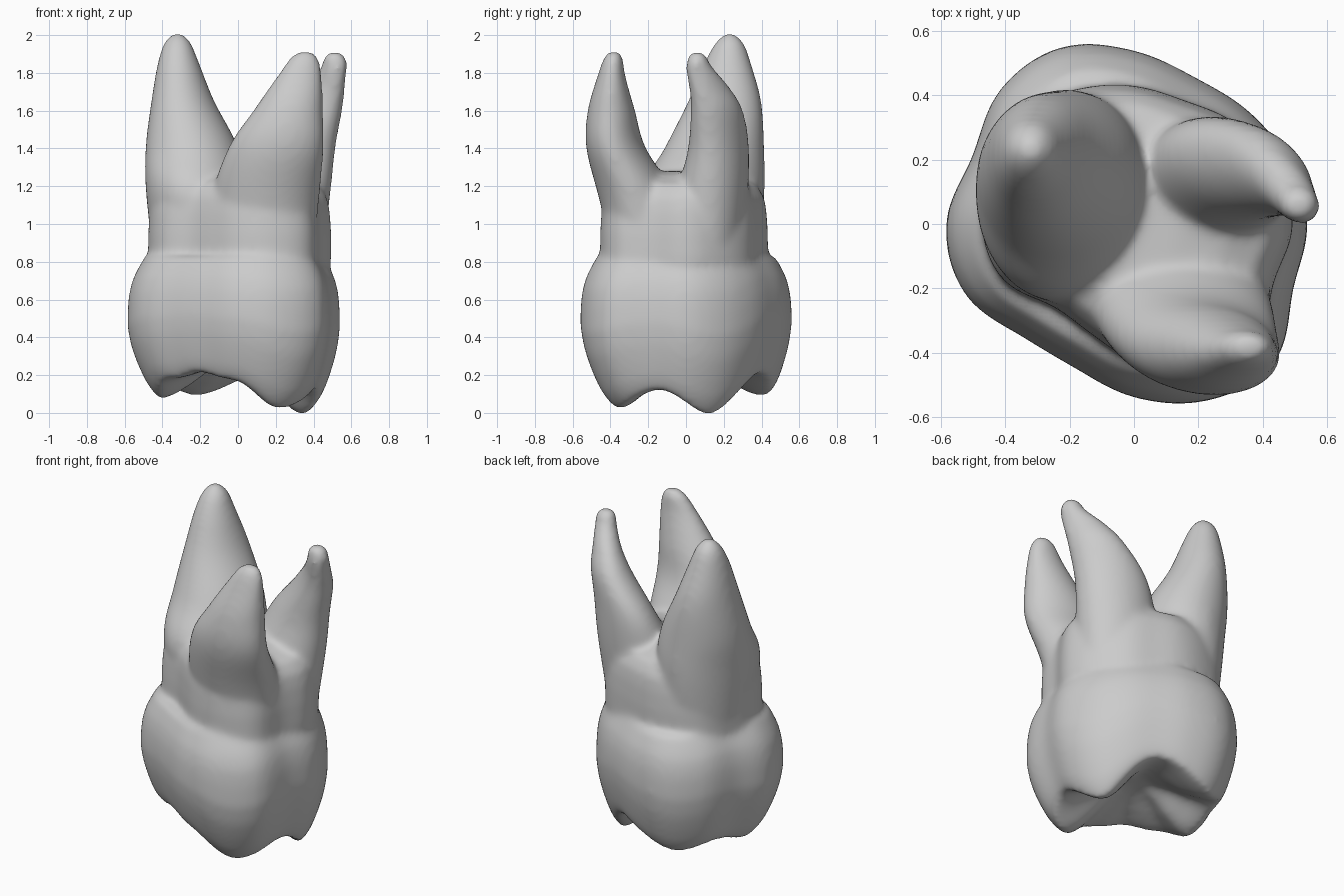
import bpy, bmesh
from math import cos, sin, pi, radians

cube = bpy.data.objects.get("Cube")
if cube:
    bpy.data.objects.remove(cube, do_unlink=True)

enamel = bpy.data.materials.new("plain_grey")
enamel.use_nodes = True
grey = (0.6, 0.6, 0.6, 1)
enamel.diffuse_color = grey
enamel.node_tree.nodes["Principled BSDF"].inputs["Base Color"].default_value = grey

SEGS = 72
ANGLES = [2 * pi * i / SEGS for i in range(SEGS)]
# Radii of the crown and of the root trunk, at even steps of angle from +x
CROWN = [.54, .52, .50, .495, .54, .595, .59, .545,
         .585, .57, .495, .485, .54, .595, .615, .535]
TRUNK = [.495, .47, .445, .415, .43, .455, .49, .48,
         .475, .445, .36, .365, .425, .49, .53, .47]
# Cusp tips and the valleys between them: angle, height, share of the outline
RIM = [(-58, .02, .7), (-20, .12, .82), (19, -.012, .71), (70, .21, .86),
       (120, .09, .79), (145, .145, .84), (180, .075, .71), (212, .18, .8),
       (238, .215, .84), (265, .175, .8), (302, .02, .7)]
# Swell of the crown wall from rim to full width, and its narrowing at the neck
SWELL = [(0, 0), (.06, .25), (.12, .43), (.24, .68), (.36, .88), (.5, 1)]
NARROW = [(.5, 1), (.58, .995), (.65, .98), (.72, .945), (.78, .89), (.83, .84)]
NECK = .83


def catmull(a, b, c, d, t):
    return b + .5 * t * (c - a + t * (2*a - 5*b + 4*c - d + t * (3*(b - c) + d - a)))


def radius(shape, angle):
    n = len(shape)
    f = (angle / (2 * pi) * n) % n
    i = int(f)
    return catmull(*(shape[(i + k) % n] for k in (-1, 0, 1, 2)), f - i)


def lookup(table, x, column=1, ease=False):
    for lo, hi in zip(table, table[1:]):
        if x <= hi[0]:
            t = max(0, (x - lo[0]) / (hi[0] - lo[0]))
            t = t * t * (3 - 2 * t) if ease else t
            return lo[column] + (hi[column] - lo[column]) * t
    return table[-1][column]


def rim(angle, column=1):
    return lookup(RIM, (angle * 180 / pi + 58) % 360 - 58, column, ease=True)


def loft(bm, rings):
    """Skin a stack of closed rings and cap both ends."""
    loops = [[bm.verts.new(p) for p in ring] for ring in rings]
    for lo, hi in zip(loops, loops[1:]):
        for i in range(len(lo)):
            j = (i + 1) % len(lo)
            bm.faces.new((lo[i], lo[j], hi[j], hi[i]))
    bm.faces.new(loops[0][::-1])
    bm.faces.new(loops[-1])


def outline_ring(shape, scale, height):
    """Ring whose scale and height are functions of the angle."""
    return [(scale(a) * radius(shape, a) * cos(a),
             scale(a) * radius(shape, a) * sin(a), height(a)) for a in ANGLES]


def crown_rings():
    # Biting surface from the central pit out to the cusps
    for s, mix in [(.02, 0), (.2, .06), (.4, .3), (.6, .62), (.8, .88), (.92, .98)]:
        yield outline_ring(CROWN, lambda a: s * rim(a, 2),
                           lambda a: .27 + (rim(a) - .27) * mix)
    # Bulging wall from the rim up to the neck
    for i in range(19):
        t = i / 18

        def height(a):
            return rim(a) + (NECK - rim(a)) * t

        def scale(a):
            s = rim(a, 2)
            return (s + (1 - s) * lookup(SWELL, t)) * lookup(NARROW, height(a))
        yield outline_ring(CROWN, scale, height)


# Roots: z, centre x, centre y, half width, half depth, turn
ROOTS = {
    "tall": [(.75, -.18, .1, .26, .28, 0), (1.15, -.215, .085, .27, .33, -5),
             (1.4, -.243, .15, .245, .265, -14), (1.65, -.292, .205, .165, .195, -14),
             (1.85, -.315, .22, .11, .125, -10), (1.96, -.32, .23, .07, .075, 0),
             (2.012, -.32, .23, .02, .02, 0)],
    "front": [(.75, .14, -.17, .25, .2, -8), (1.12, .145, -.25, .285, .205, -8),
              (1.4, .2, -.37, .255, .155, -8), (1.6, .265, -.395, .185, .125, -5),
              (1.78, .325, -.395, .12, .075, 0), (1.88, .35, -.385, .075, .05, 0),
              (1.915, .355, -.38, .03, .025, 0)],
    "back": [(.75, .2, .11, .24, .18, -10), (1.15, .25, .14, .24, .185, -12),
             (1.4, .31, .172, .215, .148, -24), (1.6, .408, .163, .165, .112, -42),
             (1.72, .462, .125, .127, .08, -48), (1.83, .508, .07, .078, .062, -48),
             (1.89, .512, .06, .055, .05, 0), (1.912, .512, .06, .02, .02, 0)],
}


def root_rings(sections, steps=5):
    rows = [sections[0]] + sections + [sections[-1]]
    smooth = []
    for i in range(len(sections) - 1):
        for k in range(steps):
            smooth.append([catmull(*v, k / steps) for v in zip(*rows[i:i + 4])])
    smooth.append(sections[-1])
    for z, x, y, rx, ry, turn in smooth:
        c, s = cos(radians(turn)), sin(radians(turn))
        yield [(x + rx * cos(a) * c - ry * sin(a) * s,
                y + rx * cos(a) * s + ry * sin(a) * c, z) for a in ANGLES]


# Crown, domed root trunk and three roots
bm = bmesh.new()
loft(bm, list(crown_rings()))
loft(bm, [outline_ring(TRUNK, lambda a: s, lambda a: z) for s, z in
          [(.97, .7), (1, .82), (1, .95), (.985, 1.06), (.955, 1.14),
           (.86, 1.21), (.6, 1.26), (.3, 1.28)]])
for sections in ROOTS.values():
    loft(bm, list(root_rings(sections)))
bmesh.ops.recalc_face_normals(bm, faces=bm.faces)
mesh = bpy.data.meshes.new("molar")
bm.to_mesh(mesh)
bm.free()
mesh.materials.append(enamel)
mesh.shade_smooth()
molar = bpy.data.objects.new("molar", mesh)
bpy.context.collection.objects.link(molar)

# Fuse the parts into one soft surface
fuse = molar.modifiers.new("Fuse", 'REMESH')
fuse.mode = 'VOXEL'
fuse.voxel_size = .016
fuse.use_smooth_shade = True
relax = molar.modifiers.new("Relax", 'SMOOTH')
relax.factor = .5
relax.iterations = 18
